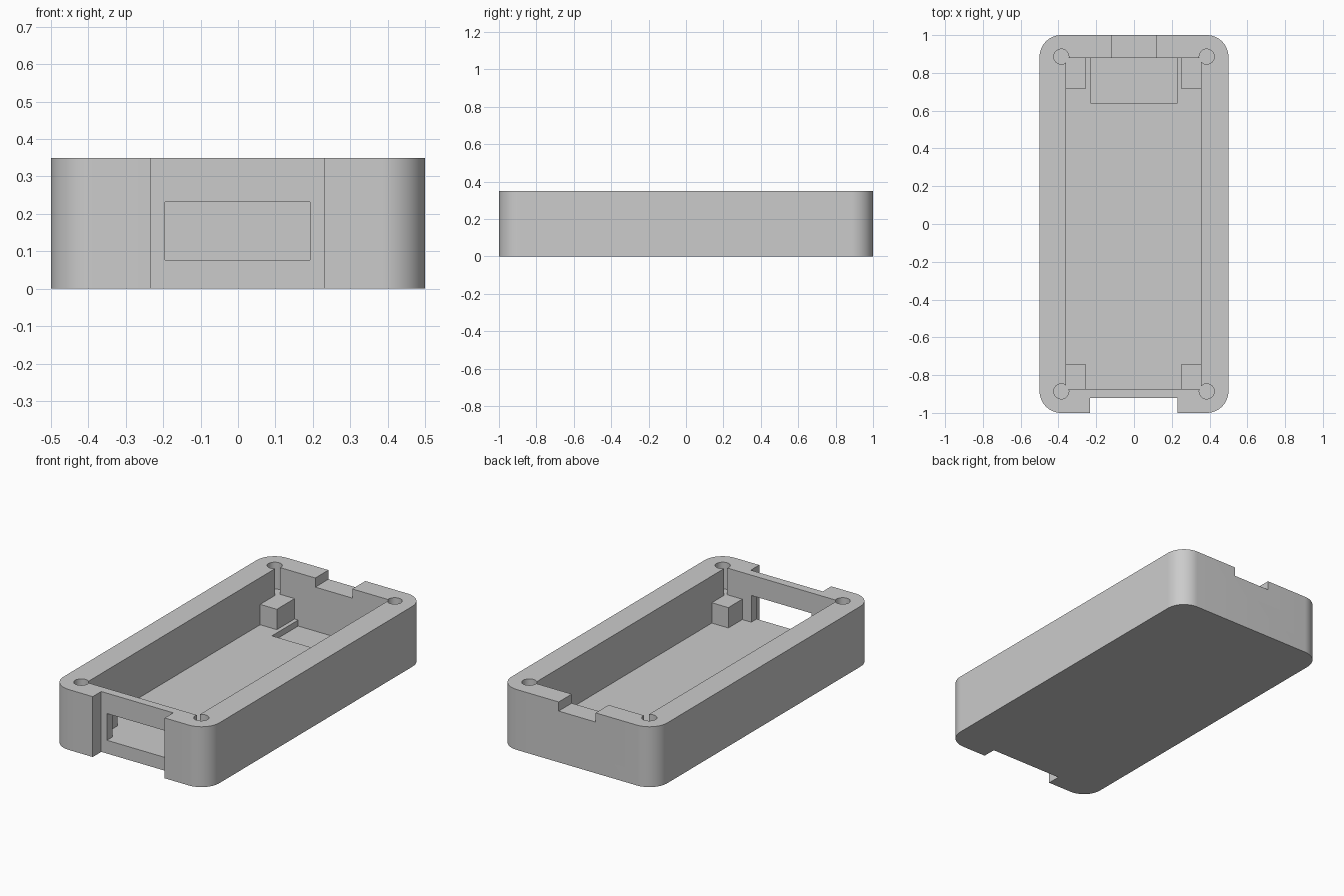
import bpy
import bmesh
from math import radians

HEIGHT = 0.35
FLOOR = 0.077
POST_TOP = 0.195
OVER = HEIGHT + 0.1   # cutters rise past the rim

cube = bpy.data.objects.get("Cube")
if cube:
    bpy.data.objects.remove(cube, do_unlink=True)

grey = bpy.data.materials.new("plain grey")
grey.use_nodes = True
colour = (0.6, 0.6, 0.6, 1)
grey.diffuse_color = colour
grey.node_tree.nodes["Principled BSDF"].inputs["Base Color"].default_value = colour


def finish(name, bm):
    bmesh.ops.recalc_face_normals(bm, faces=bm.faces)
    mesh = bpy.data.meshes.new(name)
    bm.to_mesh(mesh)
    bm.free()
    mesh.materials.append(grey)
    obj = bpy.data.objects.new(name, mesh)
    bpy.context.collection.objects.link(obj)
    return obj


def box(name, x, y, z, corner=0):
    """Box from (min, max) ranges, with optional rounded upright edges."""
    bm = bmesh.new()
    bmesh.ops.create_cube(bm, size=1)
    for v in bm.verts:
        v.co = [r[1] if c > 0 else r[0] for c, r in zip(v.co, (x, y, z))]
    if corner:
        upright = [e for e in bm.edges
                   if abs(e.verts[0].co.z - e.verts[1].co.z) > 0.01]
        bmesh.ops.bevel(bm, geom=upright, offset=corner, segments=16,
                        profile=0.5, affect='EDGES')
    return finish(name, bm)


def cylinder(name, x, y, z, radius):
    bm = bmesh.new()
    bmesh.ops.create_cone(bm, cap_ends=True, segments=32, radius1=radius,
                          radius2=radius, depth=z[1] - z[0])
    bmesh.ops.translate(bm, verts=bm.verts, vec=(x, y, sum(z) / 2))
    return finish(name, bm)


def cut(target, cutter):
    mod = target.modifiers.new("cut", 'BOOLEAN')
    mod.operation = 'DIFFERENCE'
    mod.solver = 'EXACT'
    mod.object = cutter
    bpy.context.view_layer.objects.active = target
    bpy.ops.object.modifier_apply(modifier=mod.name)
    bpy.data.objects.remove(cutter, do_unlink=True)


# Rounded tray with its main cavity
case = box("case_body", (-0.5, 0.5), (-1, 1), (0, HEIGHT), corner=0.115)
cut(case, box("cavity", (-0.36, 0.356), (-0.873, 0.88), (FLOOR, OVER)))

# Shallow floor pocket at the back
cut(case, box("floor_pocket", (-0.23, 0.23), (0.64, 0.88), (0.042, 0.2)))

# Recessed front panel and its rectangular port
cut(case, box("front_recess", (-0.232, 0.23), (-1.1, -0.922), (-0.1, OVER)))
cut(case, box("front_port", (-0.195, 0.192), (-1.1, -0.8), (FLOOR, 0.232)))

# Notch in the back rim
cut(case, box("back_notch", (-0.12, 0.117), (0.8, 1.1), (0.297, OVER)))

# Corner screw holes and the support posts beside them
for side_x, side in ((-1, "right"), (1, "left")):
    for side_y, end in ((-1, "front"), (1, "back")):
        cut(case, cylinder("screw_hole", side_x * 0.385, side_y * 0.886,
                           (POST_TOP, OVER), 0.04))
        x = (-0.36, -0.253) if side_x < 0 else (0.25, 0.356)
        y = (-0.873, -0.745) if side_y < 0 else (0.717, 0.88)
        box(f"{end}_{side}_post", x, y, (FLOOR, POST_TOP))

# Smooth the rounded corners and holes only
bpy.ops.object.select_all(action='DESELECT')
case.select_set(True)
bpy.context.view_layer.objects.active = case
bpy.ops.object.shade_smooth_by_angle(angle=radians(30))
